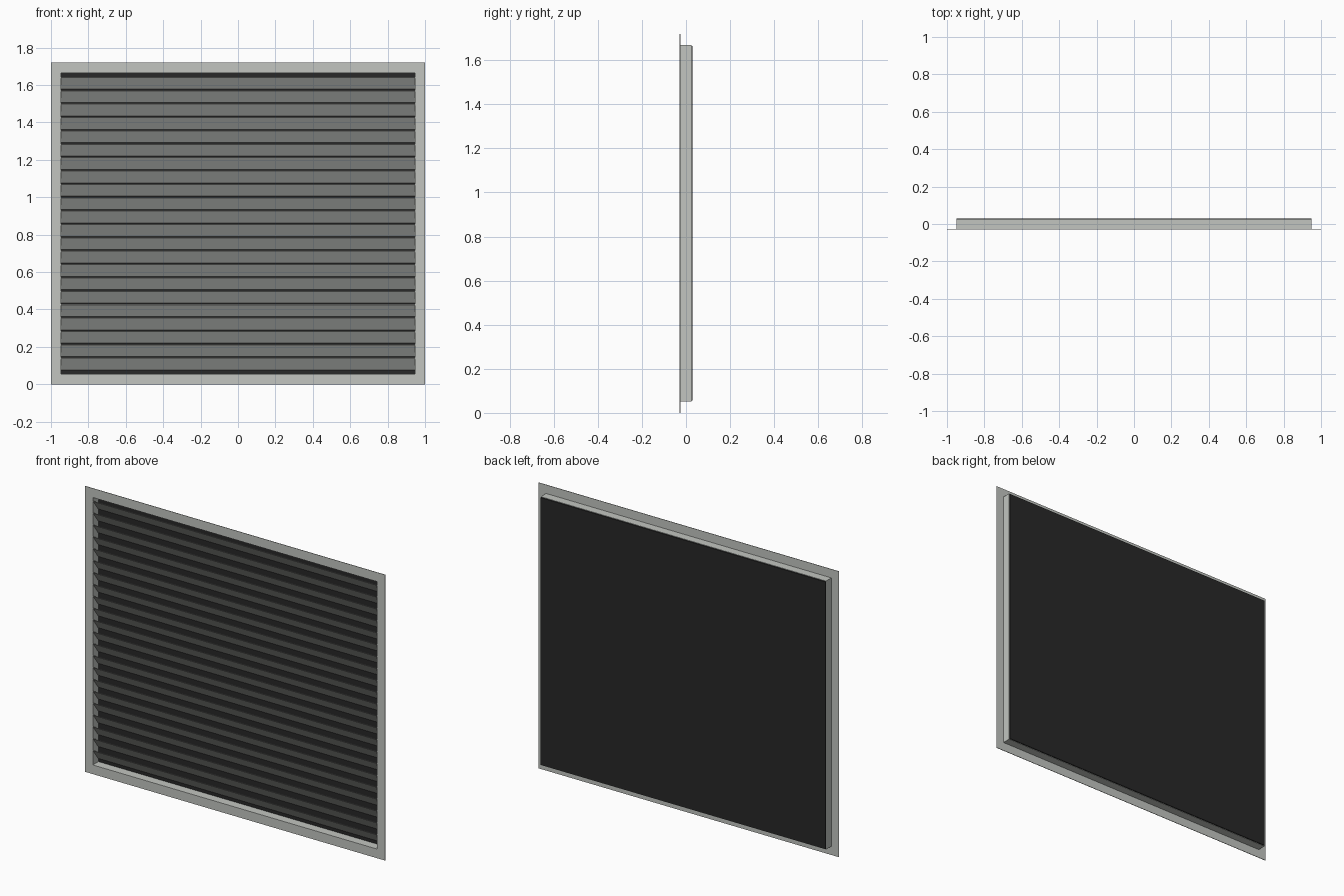
import bpy, bmesh

if "Cube" in bpy.data.objects:
    bpy.data.objects.remove(bpy.data.objects["Cube"])

W, H = 1.0, 1.72          # half width and height of the flange
YF, YB = -0.0285, 0.0285  # front and back planes
T = 0.003                 # sheet thickness
SX, SZ0, SZ1 = 0.95, 0.052, 1.668   # outer limits of the sleeve


def material(name, col):
    m = bpy.data.materials.new(name)
    m.diffuse_color = (*col, 1)
    m.use_nodes = True
    m.node_tree.nodes["Principled BSDF"].inputs["Base Color"].default_value = m.diffuse_color
    return m


grey = material("light grey metal", (0.54, 0.56, 0.53))
dark = material("dark screen", (0.021, 0.021, 0.021))


def finish(bm, name, mat):
    bmesh.ops.recalc_face_normals(bm, faces=bm.faces)
    me = bpy.data.meshes.new(name)
    bm.to_mesh(me)
    bm.free()
    me.materials.append(mat)
    ob = bpy.data.objects.new(name, me)
    bpy.context.collection.objects.link(ob)
    return ob


def ring(name, outer, inner, y0, y1, mat):
    """Rectangular tube; outer and inner are (half width, z low, z high)."""
    bm = bmesh.new()

    def loop(r, y):
        x, a, b = r
        return [bm.verts.new(p) for p in ((-x, y, a), (x, y, a), (x, y, b), (-x, y, b))]

    loops = [loop(outer, y0), loop(outer, y1), loop(inner, y1), loop(inner, y0)]
    for k in range(4):
        a, b = loops[k], loops[(k + 1) % 4]
        for i in range(4):
            j = (i + 1) % 4
            bm.faces.new((a[i], a[j], b[j], b[i]))
    return finish(bm, name, mat)


def extrude_x(name, profile, hx, mat):
    """Extrude a (y, z) profile across the width."""
    bm = bmesh.new()
    f = bm.faces.new([bm.verts.new((-hx, y, z)) for y, z in profile])
    r = bmesh.ops.extrude_face_region(bm, geom=[f])
    vs = [v for v in r["geom"] if isinstance(v, bmesh.types.BMVert)]
    bmesh.ops.translate(bm, vec=(2 * hx, 0, 0), verts=vs)
    return finish(bm, name, mat)


# Front flange and the sleeve behind it
inner = (SX - T, SZ0 + T, SZ1 - T)
ring("front_flange", (W, 0, H), inner, YF, YF + T, grey)
ring("sleeve", (SX, SZ0, SZ1), inner, YF + T, YB - 0.004, grey)

# Dark insect screen closing the back
extrude_x("back_screen", [(YB - 0.004, SZ0 + 0.002), (YB, SZ0 + 0.004),
                          (YB, SZ1 - 0.004), (YB - 0.004, SZ1 - 0.002)], SX - 0.002, dark)

# Sloping blades, front edge high and back edge low
N, PITCH, Z0 = 22, 0.0715, 0.0765
for i in range(N):
    z = Z0 + i * PITCH
    y0, y1, rise = YF + 0.003, YB - 0.008, 0.0625
    extrude_x(f"blade_{i + 1:02d}", [(y1, z), (y1, z + T), (y0, z + rise + T), (y0, z + rise)],
              SX - T, grey)
